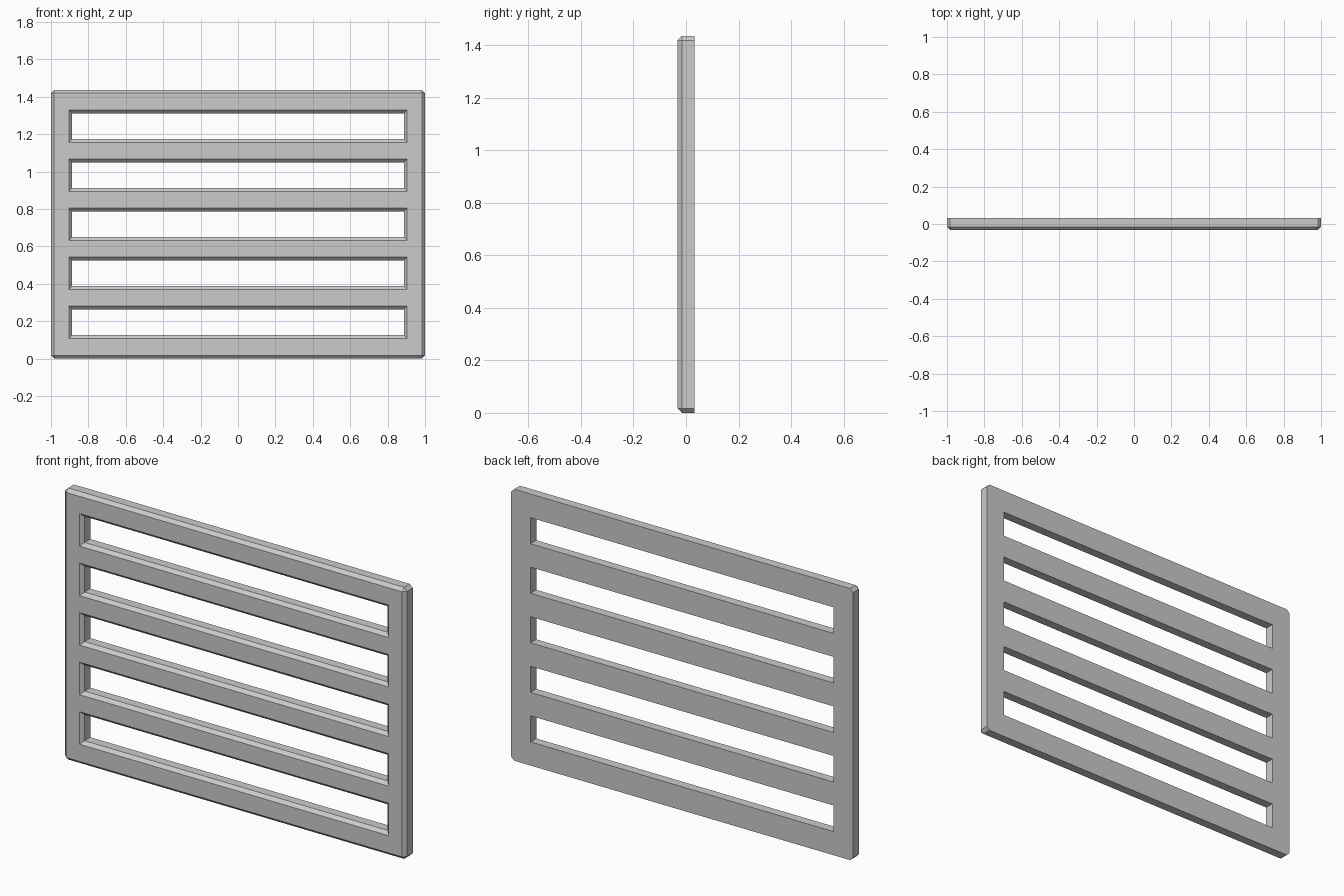
import bpy, bmesh
from mathutils import Vector

if "Cube" in bpy.data.objects:
    bpy.data.objects.remove(bpy.data.objects["Cube"])

WIDTH, DEPTH, HEIGHT = 2.0, 0.065, 1.436
BEVEL = 0.017
SLOTS, PITCH = 5, 0.262
SLOT_HALF_X, SLOT_HALF_Z = 0.887, 0.069


def make_object(name, bm):
    bmesh.ops.recalc_face_normals(bm, faces=bm.faces[:])
    mesh = bpy.data.meshes.new(name)
    bm.to_mesh(mesh)
    bm.free()
    obj = bpy.data.objects.new(name, mesh)
    bpy.context.collection.objects.link(obj)
    return obj


# Panel: chamfered on the front rim and the four corners, sharp at the back
bm = bmesh.new()
bmesh.ops.create_cube(bm, size=1)
bmesh.ops.scale(bm, vec=(WIDTH, DEPTH, HEIGHT), verts=bm.verts[:])
bmesh.ops.translate(bm, vec=(0, 0, HEIGHT / 2), verts=bm.verts[:])
edges = [e for e in bm.edges if min(v.co.y for v in e.verts) < 0]
bmesh.ops.bevel(bm, geom=edges, offset=BEVEL, offset_type='OFFSET',
                segments=1, affect='EDGES', profile=0.5)
panel = make_object("slatted_panel", bm)

# Slot cutters: straight through, flared 45 degrees towards the front
bm = bmesh.new()
extra = 0.02
sections = [(-DEPTH / 2 - extra, BEVEL + extra),
            (-DEPTH / 2 + BEVEL, 0.0),
            (DEPTH / 2 + extra, 0.0)]
for i in range(SLOTS):
    zc = HEIGHT / 2 + (i - (SLOTS - 1) / 2) * PITCH
    rings = []
    for y, grow in sections:
        rings.append([bm.verts.new(Vector((sx * (SLOT_HALF_X + grow), y,
                                           zc + sz * (SLOT_HALF_Z + grow))))
                      for sx, sz in ((-1, -1), (1, -1), (1, 1), (-1, 1))])
    for a, b in zip(rings, rings[1:]):
        for k in range(4):
            n = (k + 1) % 4
            bm.faces.new((a[k], a[n], b[n], b[k]))
    bm.faces.new(rings[0])
    bm.faces.new(rings[-1])
cutter = make_object("slot_cutter", bm)
cutter.hide_render = True

# Cut the slots and drop the helper
mod = panel.modifiers.new("slots", 'BOOLEAN')
mod.operation = 'DIFFERENCE'
mod.solver = 'EXACT'
mod.object = cutter
bpy.context.view_layer.objects.active = panel
panel.select_set(True)
bpy.ops.object.modifier_apply(modifier=mod.name)
bpy.data.objects.remove(cutter, do_unlink=True)
